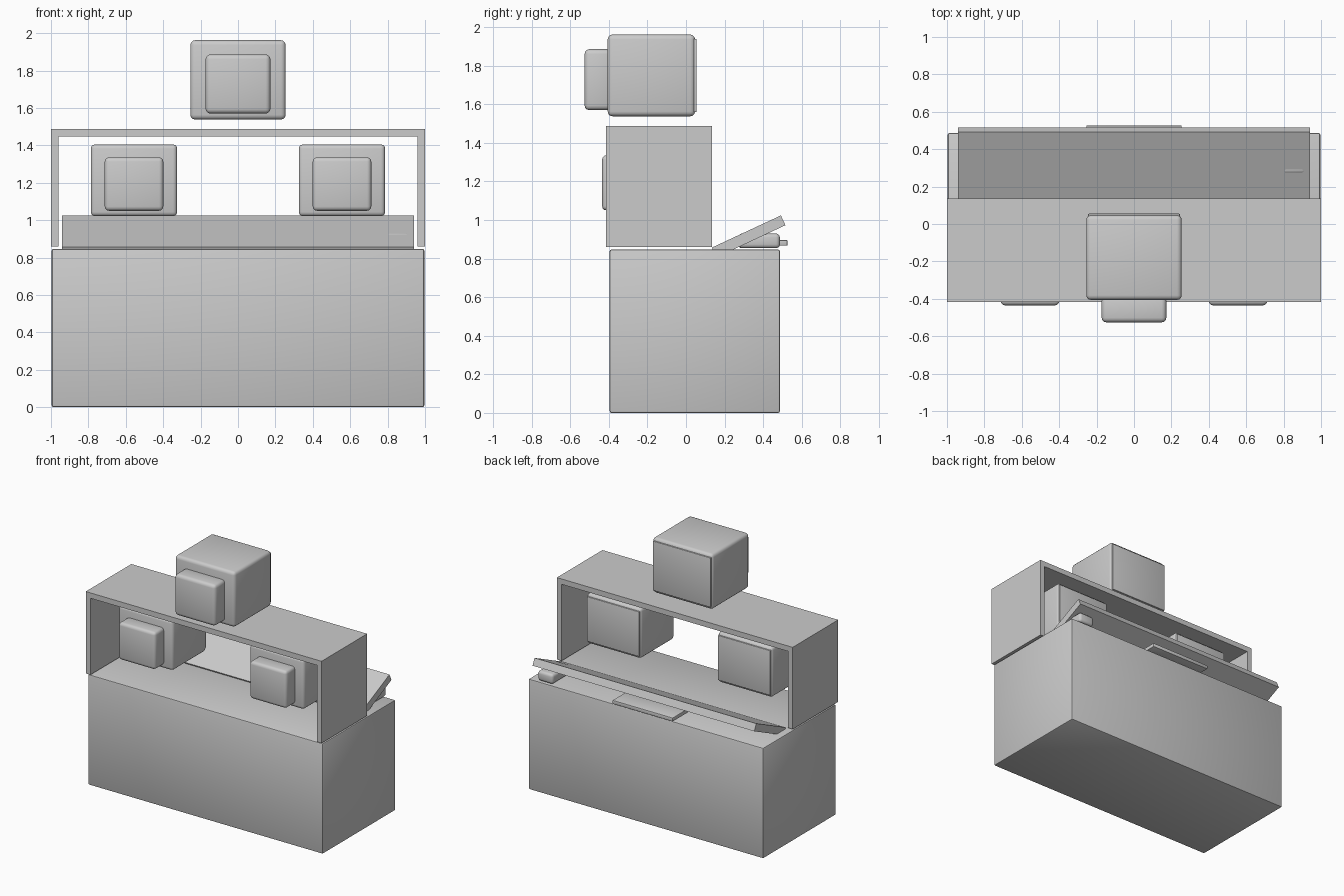
import bpy
import math
from mathutils import Vector

if "Cube" in bpy.data.objects:
    bpy.data.objects.remove(bpy.data.objects["Cube"])

grey = bpy.data.materials.new("plain_grey")
grey.use_nodes = True
GREY = (0.6, 0.6, 0.6, 1.0)
grey.diffuse_color = GREY
grey.node_tree.nodes["Principled BSDF"].inputs["Base Color"].default_value = GREY


def block(name, low, high, bevel=0.0, segments=3, tilt=0.0):
    """Box between two corners, with an optional rounded edge and tilt."""
    low, high = Vector(low), Vector(high)
    bpy.ops.mesh.primitive_cube_add(size=1, location=(low + high) / 2)
    ob = bpy.context.object
    ob.name = name
    ob.scale = high - low
    bpy.ops.object.transform_apply(location=False, rotation=False, scale=True)
    ob.rotation_euler.x = tilt
    ob.data.materials.append(grey)
    if bevel:
        mod = ob.modifiers.new("rounded_edges", "BEVEL")
        mod.width = bevel
        mod.segments = segments
        bpy.ops.object.modifier_apply(modifier=mod.name)
        bpy.ops.object.shade_smooth_by_angle(angle=math.radians(35))
    return ob


def head(name, x, front, z, s):
    """Rounded cabinet with a smaller raised front block and a thin back plate."""
    def part(label, lo, hi, bevel):
        block(name + label,
              (x + lo[0] * s, front + lo[1] * s, z + lo[2] * s),
              (x + hi[0] * s, front + hi[1] * s, z + hi[2] * s), bevel * s)
    part("_cabinet", (-0.255, 0.12, -0.212), (0.255, 0.573, 0.212), 0.025)
    part("_front_block", (-0.173, 0, -0.18), (0.173, 0.14, 0.136), 0.025)
    part("_back_plate", (-0.245, 0.55, -0.19), (0.245, 0.581, 0.19), 0.004)


# Base cabinet
block("base_cabinet", (-0.996, -0.396, 0), (0.996, 0.487, 0.847), 0.01, 2)

# Open shelf frame: one top panel and two side panels
block("shelf_top", (-1, -0.416, 1.447), (1, 0.136, 1.488))
for side, label in ((1, "left"), (-1, "right")):
    xs = sorted((side * 0.96, side))
    block("shelf_side_" + label, (xs[0], -0.416, 0.86), (xs[1], 0.136, 1.447))

# Sloping panel, hinged on its front top edge
angle = math.radians(25)
length, thick = 0.395, 0.056
lid = block("sloping_panel", (-0.94, -length / 2, -thick / 2),
            (0.94, length / 2, thick / 2), tilt=angle)
along = Vector((0, math.cos(angle), math.sin(angle)))
down = Vector((0, math.sin(angle), -math.cos(angle)))
lid.location = Vector((0, 0.134, 0.857)) + along * length / 2 + down * thick / 2

# Small items under the panel
block("thin_tray", (-0.255, 0.33, 0.867), (0.255, 0.526, 0.896), 0.004, 2)
block("small_rounded_block", (0.79, 0.27, 0.854), (0.92, 0.487, 0.93), 0.02)

# One head on top and two smaller ones inside the frame
head("top_head", 0, -0.526, 1.75, 1.0)
for side, label in ((1, "left"), (-1, "right")):
    head("inner_head_" + label, side * 0.556, -0.435, 1.213, 0.905)
